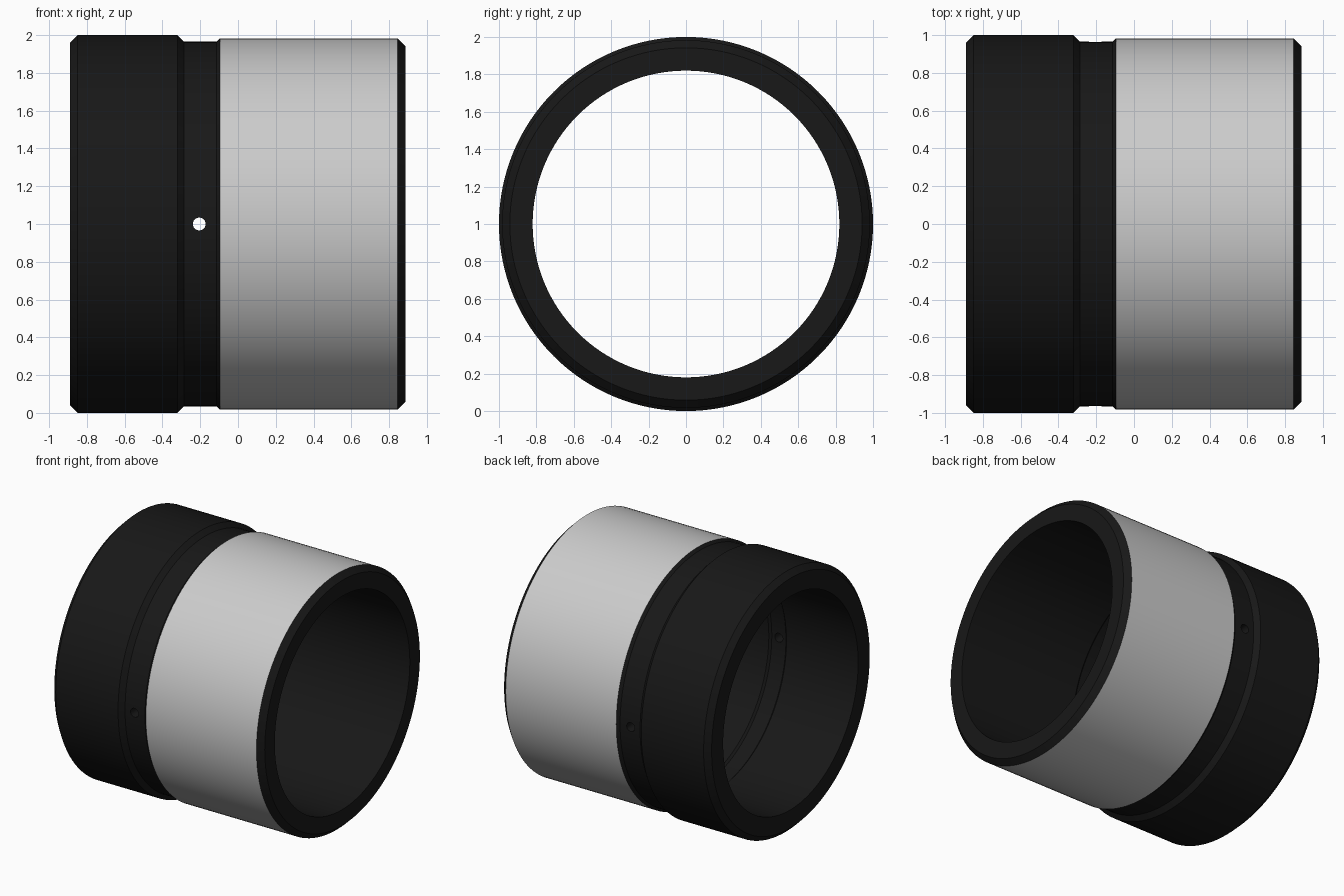
import bpy, bmesh, math
from mathutils import Matrix

if "Cube" in bpy.data.objects:
    bpy.data.objects.remove(bpy.data.objects["Cube"])

SEG = 128


def material(name, col):
    m = bpy.data.materials.new(name)
    m.diffuse_color = (*col, 1)
    m.use_nodes = True
    m.node_tree.nodes["Principled BSDF"].inputs["Base Color"].default_value = m.diffuse_color
    return m


black = material("black_finish", (0.009, 0.009, 0.009))

# closed section of the sleeve: (x, radius)
outer = [(-0.89, 0.96), (-0.85, 1.0), (-0.32, 1.0), (-0.285, 0.965),
         (-0.115, 0.965), (-0.095, 0.983), (0.845, 0.983), (0.887, 0.942)]
inner = [(0.887, 0.82), (-0.13, 0.82), (-0.145, 0.835),
         (-0.265, 0.835), (-0.28, 0.82), (-0.89, 0.82)]
GREY_SPAN = 5  # span between outer points 5 and 6

# sleeve: profile spun around the x axis
section = outer + inner
bm = bmesh.new()
rings = []
for x, r in section:
    rings.append([bm.verts.new((x, r * math.cos(a), 1 + r * math.sin(a)))
                  for a in (2 * math.pi * i / SEG for i in range(SEG))])
for k in range(len(section)):
    a, b = rings[k], rings[(k + 1) % len(section)]
    for i in range(SEG):
        j = (i + 1) % SEG
        f = bm.faces.new((a[i], a[j], b[j], b[i]))
        f.material_index = 1 if k == GREY_SPAN else 0
bmesh.ops.recalc_face_normals(bm, faces=bm.faces)
me = bpy.data.meshes.new("sleeve")
bm.to_mesh(me)
bm.free()
sleeve = bpy.data.objects.new("sleeve", me)
bpy.context.collection.objects.link(sleeve)
me.materials.append(black)
me.materials.append(None)  # plain grey band

# cutter for the two opposite cross holes
bm = bmesh.new()
bmesh.ops.create_cone(bm, cap_ends=True, segments=24, radius1=0.034, radius2=0.034, depth=2.4,
                      matrix=Matrix.Translation((-0.205, 0, 1)) @ Matrix.Rotation(math.pi / 2, 4, 'X'))
cm = bpy.data.meshes.new("hole_cutter")
bm.to_mesh(cm)
bm.free()
cm.materials.append(black)
cutter = bpy.data.objects.new("hole_cutter", cm)
bpy.context.collection.objects.link(cutter)

# drill the holes, then shade
mod = sleeve.modifiers.new("holes", 'BOOLEAN')
mod.operation = 'DIFFERENCE'
mod.solver = 'EXACT'
mod.object = cutter
bpy.context.view_layer.objects.active = sleeve
sleeve.select_set(True)
bpy.ops.object.modifier_apply(modifier="holes")
bpy.data.objects.remove(cutter)
bpy.ops.object.shade_smooth_by_angle(angle=math.radians(30))
